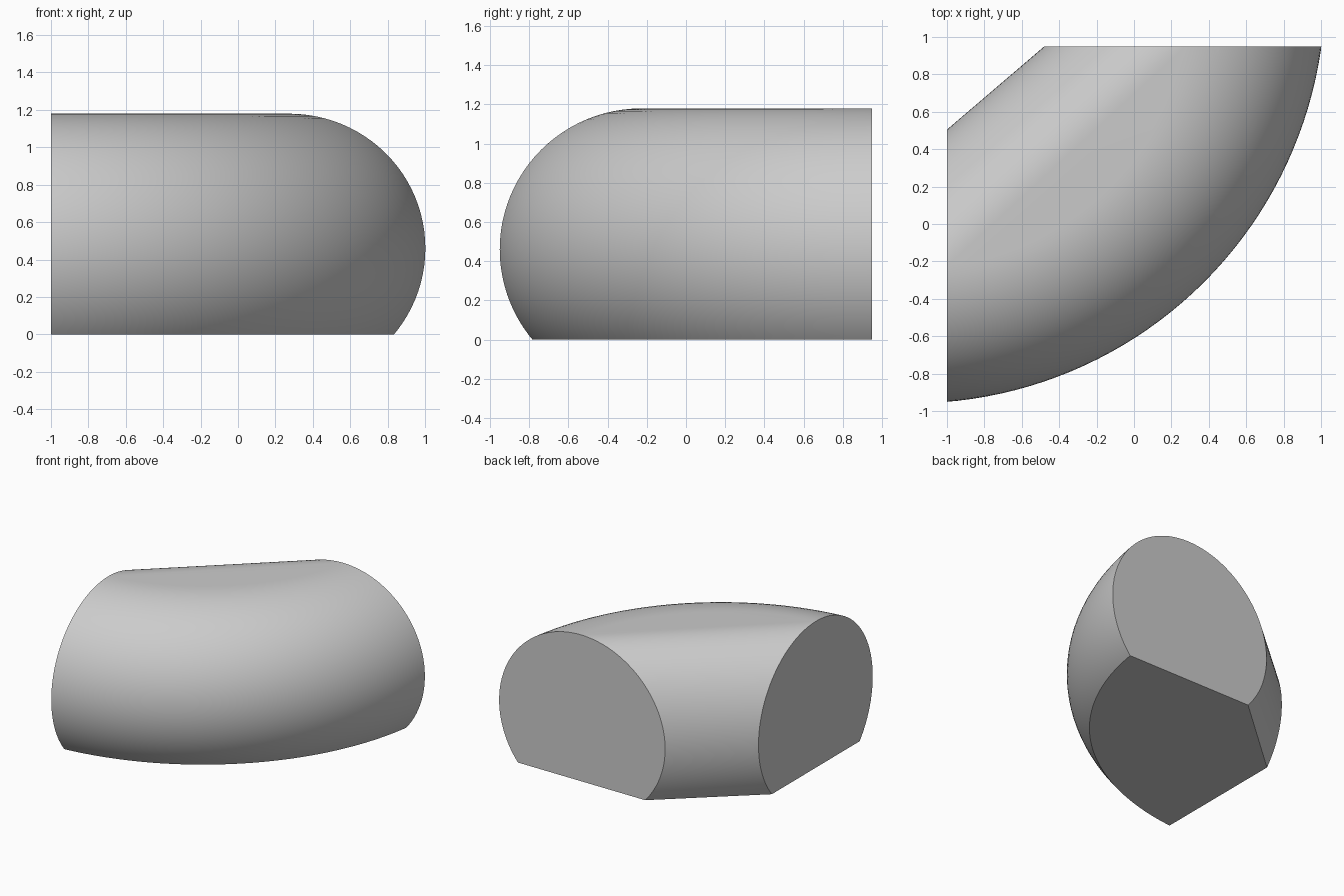
import bpy, bmesh, math
from mathutils import Matrix, Vector

cube = bpy.data.objects.get("Cube")
if cube:
    bpy.data.objects.remove(cube)

# Curved tube: centre of the bend, bend radius and tube radius
CENTRE = Vector((-1.19, 1.254, 0.46))
BEND, TUBE = 1.493, 0.72
SIDES, STEPS = 96, 64

grey = bpy.data.materials.new("light_grey")
grey.use_nodes = True
colour = (0.6, 0.6, 0.6, 1)
grey.diffuse_color = colour
grey.node_tree.nodes["Principled BSDF"].inputs["Base Color"].default_value = colour

bm = bmesh.new()

# Round section swept around the bend
place = Matrix.Translation(CENTRE + Vector((BEND, 0, 0))) @ Matrix.Rotation(math.pi / 2, 4, 'X')
ring = bmesh.ops.create_circle(bm, segments=SIDES, radius=TUBE, matrix=place)
bmesh.ops.rotate(bm, verts=ring["verts"], cent=CENTRE, matrix=Matrix.Rotation(math.radians(20), 3, 'Z'))
bmesh.ops.spin(bm, geom=bm.verts[:] + bm.edges[:], cent=CENTRE, axis=(0, 0, 1),
               angle=-math.radians(130), steps=STEPS)

# Trim both ends and the base flat
for point, normal in (((-1, 0, 0), (-1, 0, 0)), ((0, 0.95, 0), (0, 1, 0)), ((0, 0, 0), (0, 0, -1))):
    bmesh.ops.bisect_plane(bm, geom=bm.verts[:] + bm.edges[:] + bm.faces[:], dist=1e-5,
                           plane_co=point, plane_no=normal, clear_outer=True)
bmesh.ops.remove_doubles(bm, verts=bm.verts[:], dist=1e-4)

# Stretch a convex skin over it, closing the ends and bridging the inner bend
points = [v.co.copy() for v in bm.verts]
bm.clear()
for p in points:
    bm.verts.new(p)
hull = bmesh.ops.convex_hull(bm, input=bm.verts[:], use_existing_faces=False)
spare = {g for g in hull["geom_interior"] + hull["geom_unused"] if isinstance(g, bmesh.types.BMVert)}
bmesh.ops.delete(bm, geom=list(spare), context='VERTS')
bmesh.ops.dissolve_limit(bm, angle_limit=math.radians(0.1), verts=bm.verts[:], edges=bm.edges[:])
bmesh.ops.recalc_face_normals(bm, faces=bm.faces[:])

mesh = bpy.data.meshes.new("curved_block")
bm.to_mesh(mesh)
bm.free()
mesh.materials.append(grey)
block = bpy.data.objects.new("curved_block", mesh)
bpy.context.collection.objects.link(block)
bpy.context.view_layer.objects.active = block
block.select_set(True)
bpy.ops.object.shade_smooth_by_angle(angle=math.radians(30))
